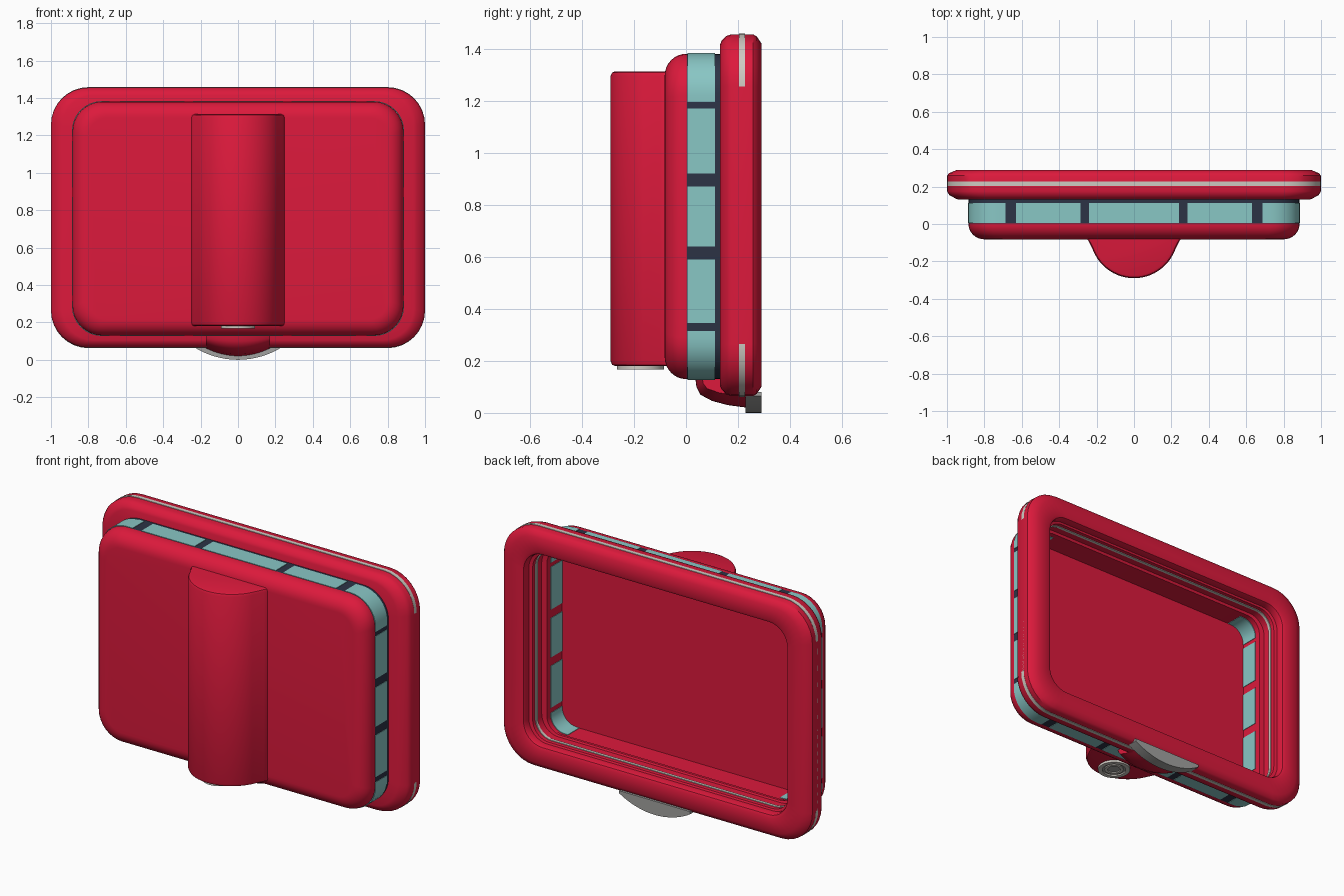
import bpy, bmesh
from math import sin, cos, pi, radians, sqrt

if "Cube" in bpy.data.objects:
    bpy.data.objects.remove(bpy.data.objects["Cube"])


def material(name, rgb):
    m = bpy.data.materials.new(name)
    m.diffuse_color = (*rgb, 1)
    m.use_nodes = True
    m.node_tree.nodes["Principled BSDF"].inputs["Base Color"].default_value = m.diffuse_color
    return m


RED = material("red", (0.72, 0.01, 0.045))
TEAL = material("teal", (0.25, 0.57, 0.56))
NAVY = material("navy", (0.025, 0.033, 0.06))
PALE = material("pale_grey", (0.62, 0.59, 0.54))
STEEL = material("steel_grey", (0.36, 0.36, 0.35))


def finish(name, bm, mat, angle=35):
    bmesh.ops.remove_doubles(bm, verts=bm.verts, dist=1e-5)
    bmesh.ops.recalc_face_normals(bm, faces=bm.faces)
    me = bpy.data.meshes.new(name)
    bm.to_mesh(me)
    bm.free()
    ob = bpy.data.objects.new(name, me)
    bpy.context.collection.objects.link(ob)
    me.materials.append(mat)
    bpy.ops.object.select_all(action='DESELECT')
    ob.select_set(True)
    bpy.context.view_layer.objects.active = ob
    bpy.ops.object.shade_smooth_by_angle(angle=radians(angle))
    return ob


def skin(name, loops, mat, ring=False, angle=35):
    """Bridge equal-length closed loops; either close into a ring or cap the ends."""
    bm = bmesh.new()
    vs = [[bm.verts.new(p) for p in lp] for lp in loops]
    n = len(loops[0])
    for a, b in zip(vs, vs[1:] + ([vs[0]] if ring else [])):
        for i in range(n):
            j = (i + 1) % n
            bm.faces.new((a[i], a[j], b[j], b[i]))
    if not ring:
        bm.faces.new(vs[0])
        bm.faces.new(vs[-1])
    return finish(name, bm, mat, angle)


def rounded(hw, hh, r, y, zc, n=8):
    """Rounded rectangle in the xz plane at depth y."""
    pts = []
    for k, (sx, sz) in enumerate(((1, 1), (-1, 1), (-1, -1), (1, -1))):
        for i in range(n + 1):
            a = pi / 2 * (k + i / n)
            pts.append((sx * (hw - r) + r * cos(a), y, zc + sz * (hh - r) + r * sin(a)))
    return pts


def band(name, outer, inner, y0, y1, zc, mat):
    return skin(name, [rounded(*outer, y0, zc), rounded(*outer, y1, zc),
                       rounded(*inner, y1, zc), rounded(*inner, y0, zc)], mat, ring=True)


ZF, ZB = 0.76, 0.755                 # centre heights of frame and body
BW, BH, BR = 0.885, 0.625, 0.16      # body half sizes and corner radius

# back frame: stepped ring, (x inset, z inset, depth)
profile = [(.06, .04, .13), (.045, .025, .137), (.012, .006, .155), (0, 0, .175), (0, 0, .258),
           (.012, .008, .272), (.055, .035, .29), (.13, .115, .29), (.145, .13, .283),
           (.15, .135, .27), (.15, .135, .24), (.17, .145, .235), (.17, .145, .15),
           (.2, .155, .145), (.2, .155, .13)]
skin("back_frame", [rounded(1 - dx, .695 - dz, .2 - .55 * dx, y, ZF) for dx, dz, y in profile],
     RED, ring=True)
# pale seal lines outside and inside the frame
band("outer_seal", (1.0, .698, .201), (.97, .67, .18), .204, .226, ZF, PALE)
band("inner_seal", (.84, .56, .11), (.824, .546, .1), .195, .212, ZF, PALE)

# front body panel with rounded rim; its back is the tray floor
loops = [rounded(BW, BH, BR, 0.004, ZB)]
for i in range(9):
    a = pi / 2 * i / 8
    d = .085 * (1 - cos(a))
    loops.append(rounded(BW - d, BH - d, BR - .7 * d, -.082 * sin(a), ZB))
skin("front_panel", loops, RED)

# inner liner and dark window band
band("inner_liner", (.86, .60, .135), (.80, .54, .09), 0, .145, ZB, RED)
band("window_band", (BW, BH, BR), (.855, .595, .13), 0, .14, ZB, NAVY)


def pane(name, outer, inner):
    """Window pane between an outer and an inner xz polyline."""
    lp = outer + inner[::-1]
    loops = [[(x, y, z) for x, z in lp] for y in (.006, .112)]
    return skin(name, loops, TEAL)


e = .003
for s, side in ((1, "right"), (-1, "left")):
    # side panes pass right through the wall
    for k, (z0, z1) in enumerate(((.345, .59), (.64, .87), (.92, 1.17))):
        pane(f"{side}_pane_{k}", [(s * (BW + e), z0), (s * (BW + e), z1)],
             [(s * (.80 - e), z0), (s * (.80 - e), z1)])
    # panes that wrap round the corners
    for t, end in ((1, "top"), (-1, "bottom")):
        def path(w, h, r):
            pts = [(w, .44)]
            pts += [(w - r + r * cos(pi / 16 * i), h - r + r * sin(pi / 16 * i)) for i in range(9)]
            pts += [(.687, h)]
            return [(s * x, ZB + t * z) for x, z in pts]
        pane(f"{side}_{end}_corner_pane", path(BW + e, BH + e, BR), path(.80 - e, .54 - e, .09))
# top and bottom panes, outside only
for t, end in ((1, "top"), (-1, "bottom")):
    for k, (x0, x1) in enumerate(((-.63, -.287), (-.24, .24), (.287, .63))):
        zo, zi = ZB + t * (BH + e), ZB + t * .59
        pane(f"{end}_pane_{k}", [(x0, zo), (x1, zo)], [(x0, zi), (x1, zi)])


# half-round battery housing on the front
def housing(d, z):
    r = .235 - d
    arc = [(-r * cos(pi * i / 32), -.055 - r * sin(pi * i / 32), z) for i in range(33)]
    return [(-.25 + d, -.055, z)] + [(-.25 + d, -.08, z), (-.238 + d, -.1, z)] + \
        arc[5:-5] + [(.238 - d, -.1, z), (.25 - d, -.08, z), (.25 - d, -.055, z)]


skin("front_housing", [housing(d, z) for d, z in
                       ((.018, .18), (.006, .185), (0, .2), (0, 1.295), (.006, 1.308), (.018, 1.313))],
     RED, angle=40)


# round socket under the housing
def disc(name, r0, r1, z, mat):
    def c(r, zz):
        return [(r * cos(pi * i / 20), -.175 + r * sin(pi * i / 20), zz) for i in range(40)]
    if r0:
        skin(name, [c(r1, z), c(r1, .19), c(r0, .19), c(r0, z)], mat, ring=True)
    else:
        skin(name, [c(r1, z), c(r1, .19)], mat)


disc("socket_rim", .066, .09, .166, PALE)
disc("socket_recess", 0, .068, .174, STEEL)
disc("socket_ring", .036, .053, .168, PALE)

# red bracket under the frame, bottom bowed across x
side = [(.035, .14), (.04, .10), (.055, .07), (.10, .046), (.16, .03), (.235, .02), (.235, .14)]
loops = []
for i in range(-8, 9):
    x = .17 * i / 8
    loops.append([(x, y + (.9 * x * x if y < .2 else 0), z + 1.4 * x * x * (.14 - z) / .12)
                  for y, z in side])
skin("lower_bracket", loops, RED, angle=40)

# grey rounded tab at the bottom back
R = .44
tab = [(.23 * i / 12, R - sqrt(R * R - (.23 * i / 12) ** 2)) for i in range(-12, 13)]
tab += [(.23, .08), (-.23, .08)]
skin("bottom_tab", [[(x, y, z) for x, z in tab] for y in (.228, .29)], STEEL)
